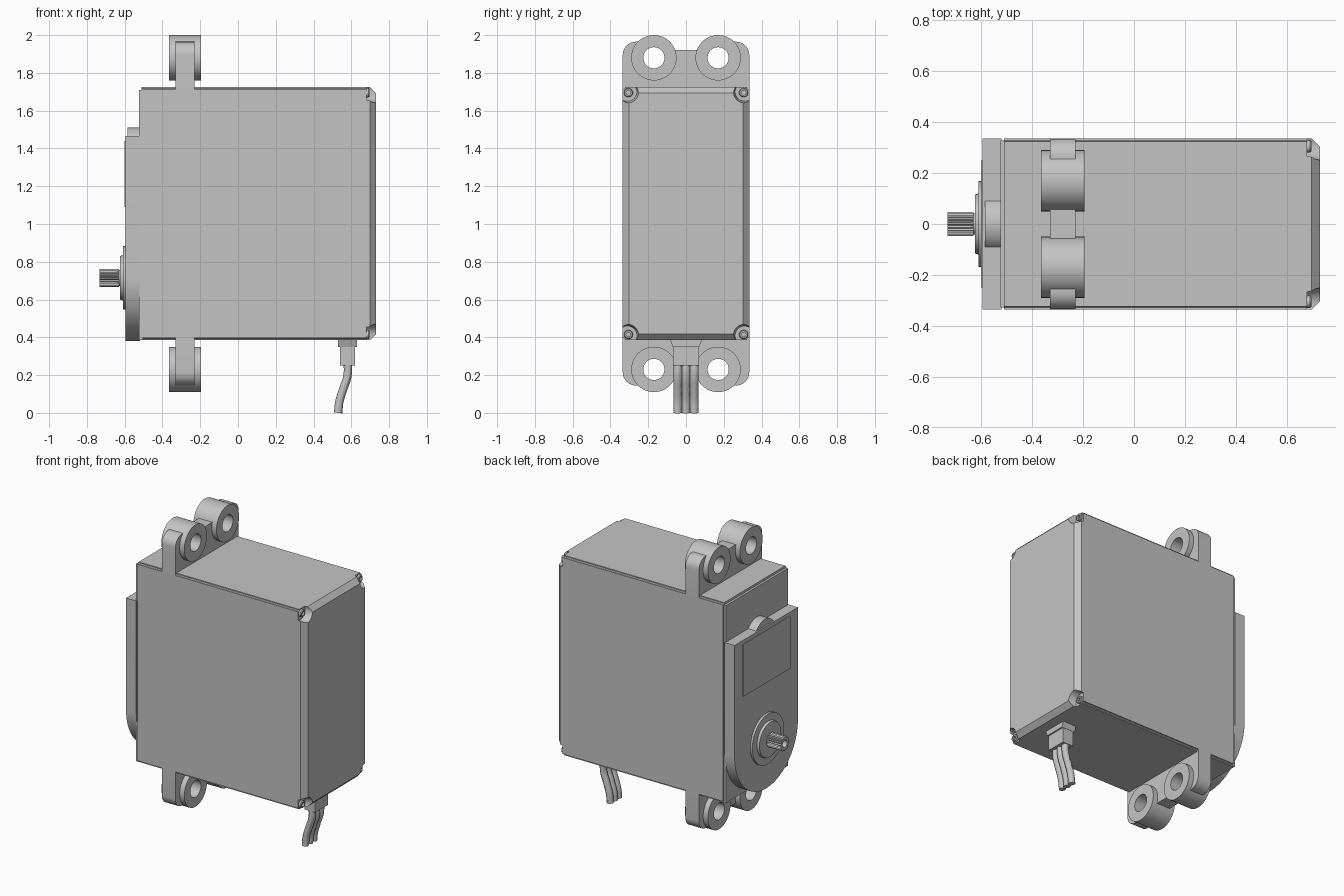
import bpy, bmesh, math

if "Cube" in bpy.data.objects:
    bpy.data.objects.remove(bpy.data.objects["Cube"], do_unlink=True)

grey = bpy.data.materials.new("plain grey")
grey.use_nodes = True
COLOUR = (0.55, 0.55, 0.55, 1)
grey.diffuse_color = COLOUR
grey.node_tree.nodes["Principled BSDF"].inputs["Base Color"].default_value = COLOUR

MID_Z = 1.055     # height of the mirror plane of the case
SHAFT_Z = 0.715
HALF_Y = 0.335


def select_only(obj):
    bpy.ops.object.select_all(action='DESELECT')
    obj.select_set(True)
    bpy.context.view_layer.objects.active = obj


def finish(name, bm):
    bmesh.ops.remove_doubles(bm, verts=bm.verts, dist=1e-5)
    bmesh.ops.recalc_face_normals(bm, faces=bm.faces)
    mesh = bpy.data.meshes.new(name)
    bm.to_mesh(mesh)
    bm.free()
    mesh.materials.append(grey)
    obj = bpy.data.objects.new(name, mesh)
    bpy.context.collection.objects.link(obj)
    return obj


def smooth(obj):
    select_only(obj)
    bpy.ops.object.shade_smooth_by_angle(angle=math.radians(30))


def prism(name, outline, x0, x1):
    """Extrude a (y, z) outline along x."""
    bm = bmesh.new()
    face = bm.faces.new([bm.verts.new((x0, y, z)) for y, z in outline])
    ext = bmesh.ops.extrude_face_region(bm, geom=[face])["geom"]
    moved = [v for v in ext if isinstance(v, bmesh.types.BMVert)]
    bmesh.ops.translate(bm, verts=moved, vec=(x1 - x0, 0, 0))
    return finish(name, bm)


def lathe(name, y, z, profile, sides=48):
    """Revolve a closed (x, radius) profile round an x axis through y, z."""
    bm = bmesh.new()
    verts = [bm.verts.new((x, y, z + r)) for x, r in profile]
    edges = [bm.edges.new((a, b)) for a, b in zip(verts, verts[1:] + verts[:1])]
    bmesh.ops.spin(bm, geom=verts + edges, cent=(0, y, z), axis=(1, 0, 0),
                   angle=math.tau, steps=sides, use_duplicate=False)
    bmesh.ops.remove_doubles(bm, verts=bm.verts, dist=1e-5)
    bmesh.ops.dissolve_degenerate(bm, edges=bm.edges, dist=1e-5)
    loose = [e for e in bm.edges if not e.link_faces]
    bmesh.ops.delete(bm, geom=loose, context='EDGES')
    return finish(name, bm)


def rod(name, y, z, x0, x1, r0, r1=None, sides=48):
    r1 = r0 if r1 is None else r1
    return lathe(name, y, z, [(x0, 0), (x0, r0), (x1, r1), (x1, 0)], sides)


def box(name, x0, x1, y0, y1, z0, z1):
    return prism(name, [(y0, z0), (y1, z0), (y1, z1), (y0, z1)], x0, x1)


def cut(obj, cutter):
    mod = obj.modifiers.new("cut", 'BOOLEAN')
    mod.operation, mod.solver, mod.object = 'DIFFERENCE', 'EXACT', cutter
    select_only(obj)
    bpy.ops.object.modifier_apply(modifier=mod.name)
    bpy.data.objects.remove(cutter, do_unlink=True)


def arc(y, z, r, start, end, steps):
    angles = [math.radians(start + (end - start) * i / steps) for i in range(steps + 1)]
    return [(y + r * math.cos(a), z + r * math.sin(a)) for a in angles]


# Main case: chamfered rear end, softly rounded long edges
case = box("main_case", -0.51, 0.73, -HALF_Y, HALF_Y, 0.385, 1.725)
bm = bmesh.new()
bm.from_mesh(case.data)
rear = [e for e in bm.edges if all(v.co.x > 0.7 for v in e.verts)]
bmesh.ops.bevel(bm, geom=rear, offset=0.032, segments=1, affect='EDGES')
long_edges = [e for e in bm.edges if abs(e.verts[0].co.x - e.verts[1].co.x) > 1]
bmesh.ops.bevel(bm, geom=long_edges, offset=0.012, segments=3, affect='EDGES')
bm.to_mesh(case.data)
bm.free()

# Corner pockets and the screws seated in them
for sy in (-1, 1):
    for sz in (-1, 1):
        y, z = sy * 0.31, MID_Z + sz * 0.645
        cut(case, rod("pocket_cutter", y, z, 0.68, 0.76, 0.05, 0.065, 32))
        y, z = sy * 0.305, MID_Z + sz * 0.64
        screw = lathe("corner_screw", y, z,
                      [(0.67, 0), (0.67, 0.024), (0.692, 0.024), (0.697, 0.02),
                       (0.697, 0.012), (0.685, 0.012), (0.685, 0)], 24)
        smooth(screw)
smooth(case)

# Cover and gear housing with a half-round lower end
smooth(box("cover_plate", -0.525, -0.505, -0.328, 0.328, 0.387, 1.71))
outline = [(HALF_Y, 1.465)] + [(-HALF_Y, 1.465)] + arc(0, SHAFT_Z, HALF_Y, 180, 360, 40)
smooth(prism("gear_housing", outline, -0.595, -0.52))
smooth(rod("housing_bump", 0, 1.397, -0.585, -0.52, 0.113))
smooth(box("label_plate", -0.6, -0.594, -0.25, 0.25, 1.09, 1.44))

# Output bearing, neck and splined shaft
smooth(lathe("bearing", 0, SHAFT_Z,
             [(-0.58, 0), (-0.58, 0.168), (-0.61, 0.168), (-0.61, 0.12),
              (-0.625, 0.115), (-0.625, 0.042), (-0.64, 0.042), (-0.64, 0)], 64))
teeth = 22
star = []
for i in range(teeth * 2):
    a = math.tau * i / (teeth * 2)
    r = 0.048 if i % 2 else 0.041
    star.append((r * math.cos(a), SHAFT_Z + r * math.sin(a)))
shaft = prism("splined_shaft", star, -0.733, -0.63)
cut(shaft, rod("shaft_bore_cutter", 0, SHAFT_Z, -0.76, -0.67, 0.024, sides=24))

# Mounting lugs above and below, each with two ring bushings
for s, side in ((1, "upper"), (-1, "lower")):
    half = [(HALF_Y, 0.65)] + arc(0.265, 0.84, 0.07, 0, 90, 8)
    half += [(0.17, 0.91), (0.1, 0.865)]
    full = half + [(-y, d) for y, d in reversed(half)]
    lug = prism(side + "_lug", [(y, MID_Z + s * d) for y, d in full], -0.33, -0.23)
    for sy in (-1, 1):
        y, z = sy * 0.17, MID_Z + s * 0.825
        cut(lug, rod("lug_cutter", y, z, -0.4, -0.1, 0.09))
        smooth(lathe(side + "_bushing", y, z,
                     [(-0.365, 0.056), (-0.365, 0.12), (-0.195, 0.12), (-0.195, 0.056)]))
    smooth(lug)

# Cable grommet: flange and strain relief block
flange = [(-0.085, 0.39), (0.085, 0.39), (0.07, 0.35), (-0.07, 0.35)]
smooth(prism("cable_flange", flange, 0.53, 0.63))
smooth(box("strain_relief", 0.54, 0.62, -0.068, 0.068, 0.25, 0.36))

# Three wires with a gentle S bend
PATH = [(0.58, 0.28), (0.58, 0.2), (0.555, 0.12), (0.537, 0.06), (0.53, 0)]
for i in (-1, 0, 1):
    curve = bpy.data.curves.new("wire", 'CURVE')
    curve.dimensions = '3D'
    curve.bevel_depth, curve.bevel_resolution = 0.022, 4
    curve.use_fill_caps = True
    spline = curve.splines.new('BEZIER')
    spline.bezier_points.add(len(PATH) - 1)
    for p, (x, z) in zip(spline.bezier_points, PATH):
        p.co = (x, i * 0.044, z)
        p.handle_left_type = p.handle_right_type = 'AUTO'
    curve.materials.append(grey)
    wire = bpy.data.objects.new("wire", curve)
    bpy.context.collection.objects.link(wire)
    select_only(wire)
    bpy.ops.object.convert(target='MESH')
    smooth(bpy.context.view_layer.objects.active)
